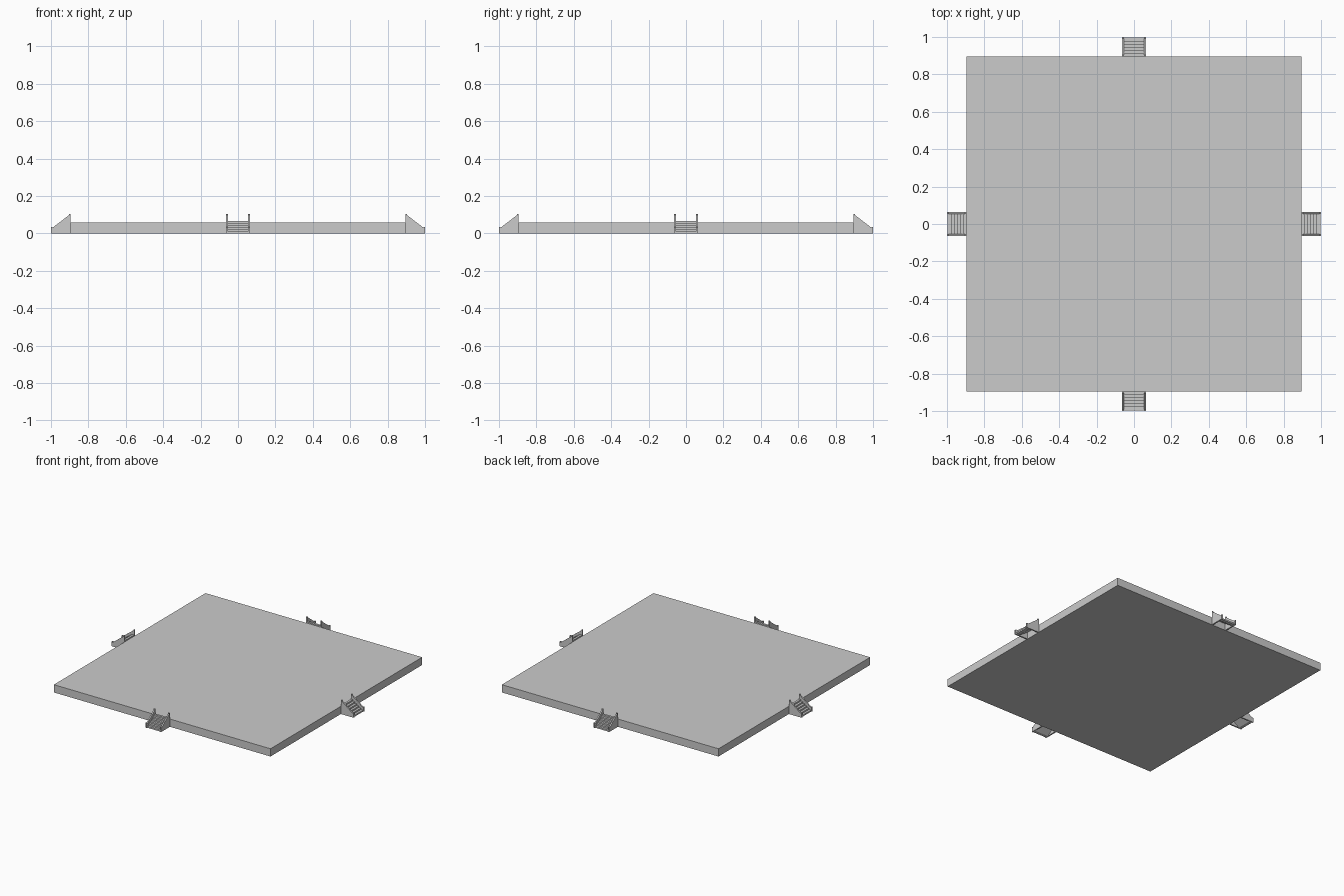
import bpy, bmesh
from math import pi
from mathutils import Matrix, Vector

if "Cube" in bpy.data.objects:
    bpy.data.objects.remove(bpy.data.objects["Cube"])

EDGE, OUT, TOP = 0.895, 1.0, 0.058   # platform half width, stair end, platform height
HALF_W, RAIL_T = 0.064, 0.010        # stair half width, side panel thickness
STEPS, STAIR_TOP = 6, 0.067


def extrude_profile(name, profile, x0, x1, angle):
    """Extrude a (distance from centre, height) outline across x, turned about z."""
    bm = bmesh.new()
    rot = Matrix.Rotation(angle, 3, 'Z')
    face = bm.faces.new([bm.verts.new((x0, -d, z)) for d, z in profile])
    ext = bmesh.ops.extrude_face_region(bm, geom=[face])
    moved = [v for v in ext['geom'] if isinstance(v, bmesh.types.BMVert)]
    bmesh.ops.translate(bm, verts=moved, vec=Vector((x1 - x0, 0, 0)))
    bmesh.ops.rotate(bm, verts=bm.verts, cent=(0, 0, 0), matrix=rot)
    bmesh.ops.recalc_face_normals(bm, faces=bm.faces)
    mesh = bpy.data.meshes.new(name)
    bm.to_mesh(mesh)
    bm.free()
    ob = bpy.data.objects.new(name, mesh)
    bpy.context.collection.objects.link(ob)
    return ob


# Square platform slab
bpy.ops.mesh.primitive_cube_add(size=1, location=(0, 0, TOP / 2))
platform = bpy.context.object
platform.name = "platform"
platform.scale = (2 * EDGE, 2 * EDGE, TOP)

# Sloped side panel outline with short flat ends
panel = [(EDGE, 0), (OUT, 0), (OUT, 0.035), (OUT - 0.008, 0.035),
         (OUT - 0.008, 0.030), (EDGE + 0.008, 0.098), (EDGE + 0.008, 0.104), (EDGE, 0.104)]

# Stepped outline with a sloping, open underside
run, rise = (OUT - 0.004 - EDGE) / STEPS, STAIR_TOP / STEPS
steps = [(OUT - 0.004, 0)]
for i in range(STEPS):
    d = OUT - 0.004 - i * run
    steps += [(d, (i + 1) * rise), (d - run, (i + 1) * rise)]
steps = steps[:1] + steps[1:]
steps += [(EDGE, STAIR_TOP - rise * 1.4), (OUT - 0.004 - run * 1.4, 0)]

# One staircase in the middle of each side
for k, side in enumerate(("front", "right", "back", "left")):
    a = k * pi / 2
    inner = HALF_W - RAIL_T
    extrude_profile(side + "_steps", steps, -inner, inner, a)
    extrude_profile(side + "_panel_a", panel, -HALF_W, -inner, a)
    extrude_profile(side + "_panel_b", panel, inner, HALF_W, a)
